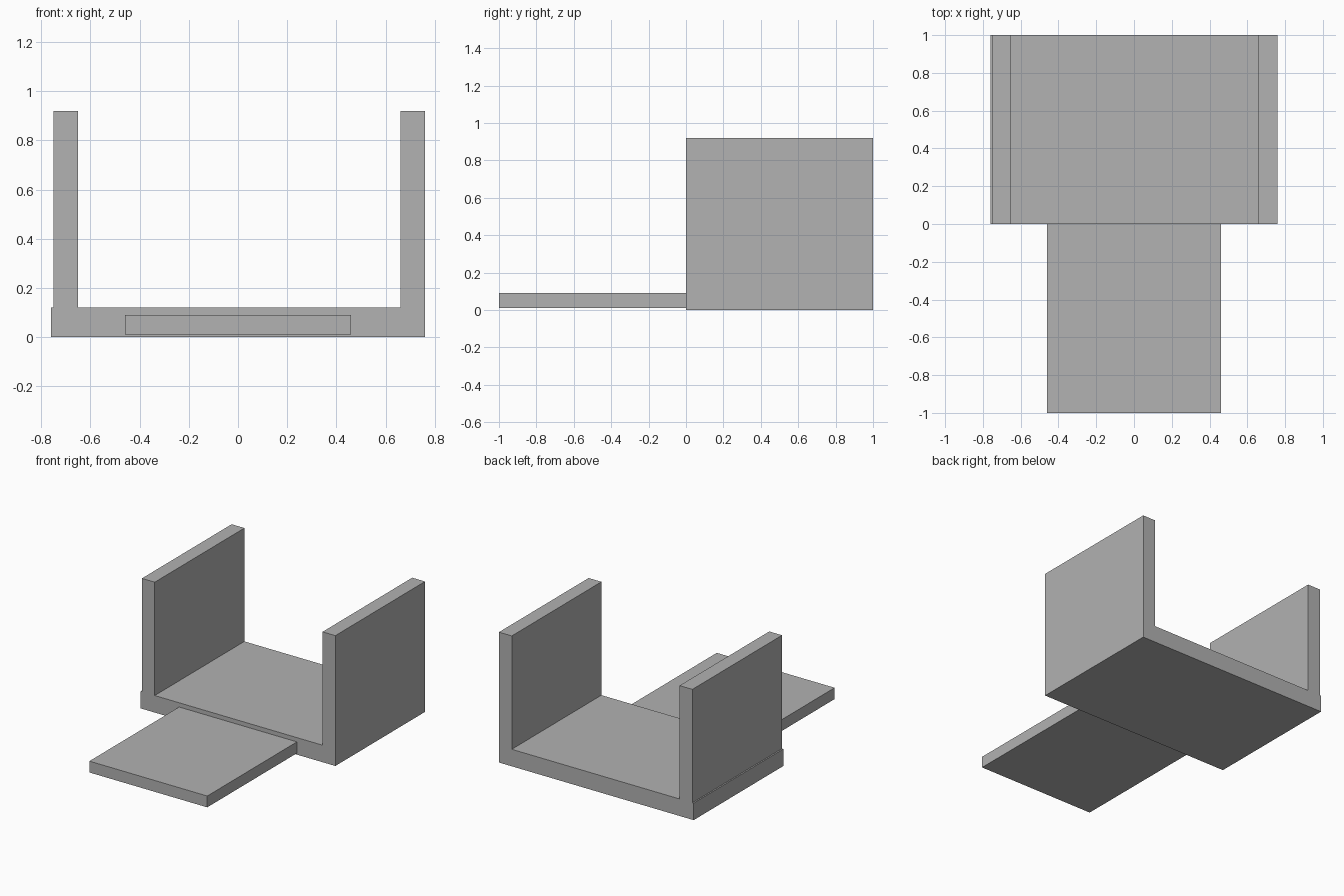
import bpy
import bmesh

cube = bpy.data.objects.get("Cube")
if cube:
    bpy.data.objects.remove(cube, do_unlink=True)

grey = bpy.data.materials.new("plain_grey")
grey.use_nodes = True
colour = (0.445, 0.445, 0.445, 1)
grey.diffuse_color = colour
grey.node_tree.nodes["Principled BSDF"].inputs["Base Color"].default_value = colour


def prism(name, profile, y_front, y_back):
    """Extrude an x-z outline from front to back."""
    bm = bmesh.new()
    face = bm.faces.new([bm.verts.new((x, y_front, z)) for x, z in profile])
    result = bmesh.ops.extrude_face_region(bm, geom=[face])
    moved = [v for v in result["geom"] if isinstance(v, bmesh.types.BMVert)]
    bmesh.ops.translate(bm, verts=moved, vec=(0, y_back - y_front, 0))
    bmesh.ops.recalc_face_normals(bm, faces=bm.faces)
    mesh = bpy.data.meshes.new(name)
    bm.to_mesh(mesh)
    bm.free()
    mesh.materials.append(grey)
    obj = bpy.data.objects.new(name, mesh)
    bpy.context.collection.objects.link(obj)
    return obj


# Channel: thick floor with two upright walls, the right one set in by a small step
half, floor, top = 0.76, 0.12, 0.92
prism("channel_body", [
    (-half, 0), (half, 0), (half, top), (0.66, top), (0.66, floor),
    (-0.65, floor), (-0.65, top), (-0.75, top), (-0.75, floor), (-half, floor),
], 0, 1)

# Flat plate reaching out at the front
prism("front_plate", [(-0.46, 0.01), (0.46, 0.01), (0.46, 0.09), (-0.46, 0.09)], -1, 0)
